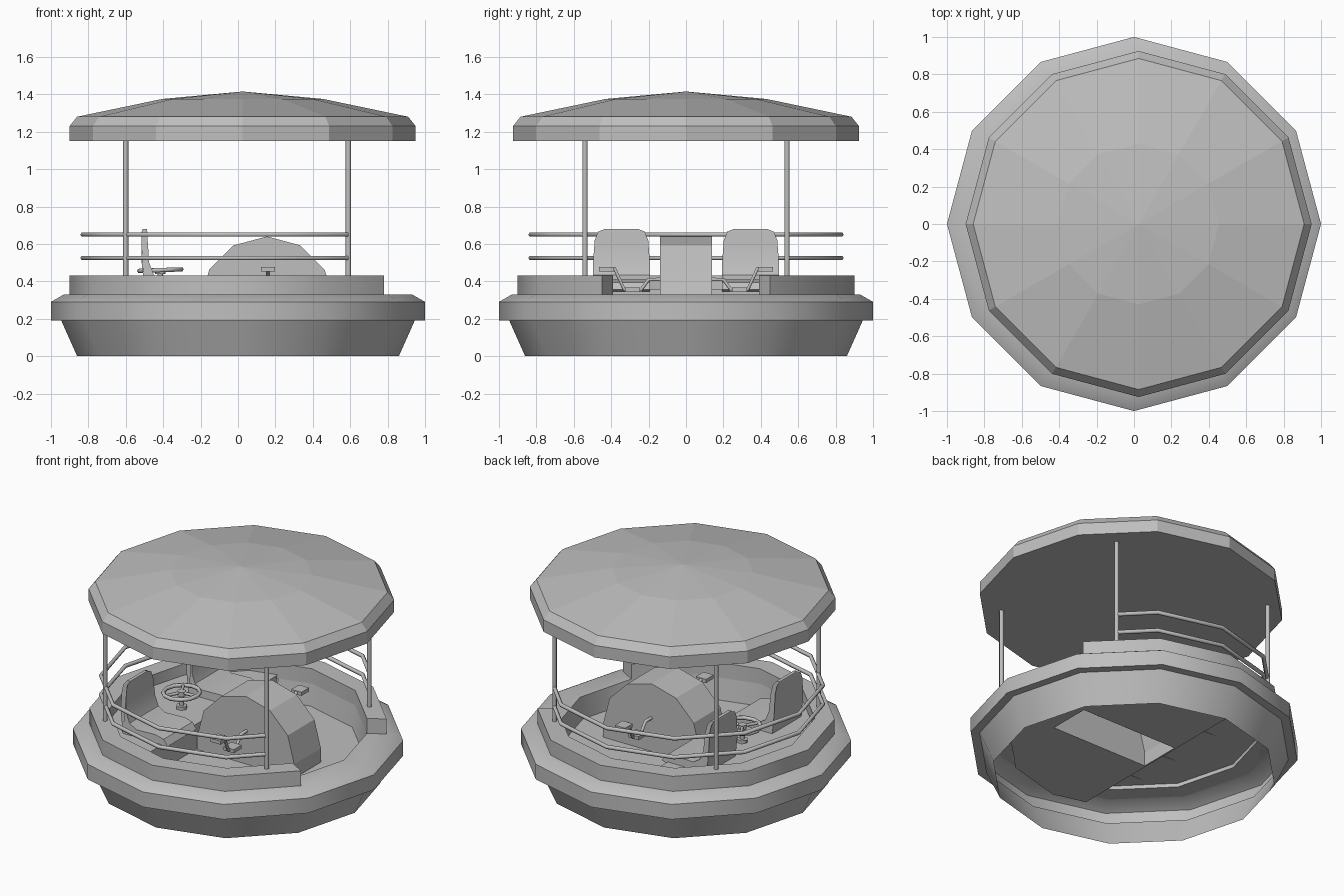
import bpy, bmesh, math
from mathutils import Vector, Matrix

cube = bpy.data.objects.get("Cube")
if cube:
    bpy.data.objects.remove(cube, do_unlink=True)

grey = bpy.data.materials.new("light_grey")
grey.use_nodes = True
COLOUR = (0.52, 0.52, 0.52, 1)
grey.diffuse_color = COLOUR
grey.node_tree.nodes["Principled BSDF"].inputs["Base Color"].default_value = COLOUR

SIDES = 12
STEP = 2 * math.pi / SIDES
FLOOR = 0.19                          # foot well
DECK = 0.355                          # raised rear deck
HX, HZ, HR, HY = 0.155, 0.283, 0.357, 0.14   # wheel housing
WELL_X = HX - HR - 0.01               # step between well and deck


def finish(name, bm, smooth=False, fix_normals=True):
    if fix_normals:
        bmesh.ops.recalc_face_normals(bm, faces=bm.faces)
    mesh = bpy.data.meshes.new(name)
    bm.to_mesh(mesh)
    bm.free()
    mesh.materials.append(grey)
    obj = bpy.data.objects.new(name, mesh)
    bpy.context.collection.objects.link(obj)
    if smooth:
        bpy.ops.object.select_all(action='DESELECT')
        obj.select_set(True)
        bpy.context.view_layer.objects.active = obj
        bpy.ops.object.shade_smooth_by_angle(angle=math.radians(31))
    return obj


def polar(r, a, z):
    return Vector((r * math.cos(a), r * math.sin(a), z))


def lathe(name, profile, first=0, last=SIDES, closed=False, centre=0, smooth=False):
    """Sweep (radius, height) points around the twelve-sided plan."""
    bm = bmesh.new()
    full = last - first == SIDES
    columns = []
    for i in range(first, last if full else last + 1):
        columns.append([bm.verts.new(polar(r, i * STEP, z) + Vector((centre, 0, 0)))
                        for r, z in profile])
    n = len(profile)
    for i in range(len(columns) if full else len(columns) - 1):
        a, b = columns[i], columns[(i + 1) % len(columns)]
        for j in range(n if closed else n - 1):
            k = (j + 1) % n
            bm.faces.new((a[j], b[j], b[k], a[k]))
    if closed and not full:
        bm.faces.new(columns[0])
        bm.faces.new(columns[-1])
    bmesh.ops.remove_doubles(bm, verts=bm.verts, dist=1e-5)
    return finish(name, bm, smooth)


def trim(obj, keep_front):
    """Cut away everything on one side of the step."""
    bm = bmesh.new()
    bm.from_mesh(obj.data)
    bmesh.ops.bisect_plane(bm, geom=bm.verts[:] + bm.edges[:] + bm.faces[:],
                           plane_co=(WELL_X, 0, 0), plane_no=(1, 0, 0),
                           clear_inner=keep_front, clear_outer=not keep_front)
    bm.to_mesh(obj.data)
    bm.free()


def strip(name, near_pts, far_pts, caps):
    """Skin between two matching outlines, optionally capping both ends."""
    bm = bmesh.new()
    near = [bm.verts.new(p) for p in near_pts]
    far = [bm.verts.new(p) for p in far_pts]
    for i in range(len(near) - 1):
        bm.faces.new((near[i], far[i], far[i + 1], near[i + 1]))
    if caps:
        bm.faces.new(near)
        bm.faces.new(far)
    return finish(name, bm, smooth=not caps or "seat" in name)


def box(name, centre, size):
    bm = bmesh.new()
    bmesh.ops.create_cube(bm, size=1, matrix=Matrix.Translation(centre) @ Matrix.Diagonal((*size, 1)))
    return finish(name, bm)


def tube(name, points, radius, cyclic=False):
    curve = bpy.data.curves.new(name, 'CURVE')
    curve.dimensions = '3D'
    curve.bevel_depth = radius
    curve.bevel_resolution = 1
    curve.use_fill_caps = True
    spline = curve.splines.new('POLY')
    spline.points.add(len(points) - 1)
    for p, co in zip(spline.points, points):
        p.co = (*co, 1)
    spline.use_cyclic_u = cyclic
    curve.materials.append(grey)
    obj = bpy.data.objects.new(name, curve)
    bpy.context.collection.objects.link(obj)
    bpy.ops.object.select_all(action='DESELECT')
    obj.select_set(True)
    bpy.context.view_layer.objects.active = obj
    bpy.ops.object.convert(target='MESH')


# Hull shell with rim, open underneath
lathe("hull", [(0.86, 0), (0.945, 0.19), (1, 0.19), (1, 0.29), (0.93, 0.33),
               (0.78, 0.33)], smooth=True)

# Raised coaming with a boarding gap on +x
lathe("coaming", [(0.90, 0.33), (0.90, 0.43), (0.78, 0.43), (0.78, 0.33)],
      first=1, last=11, closed=True, smooth=True)

# Wheel housing: half drum, open underneath
arch = [(HX + HR, FLOOR)]
arch += [(HX + HR * math.cos(i * STEP), HZ + HR * math.sin(i * STEP)) for i in range(7)]
arch += [(HX - HR, FLOOR)]
strip("wheel_housing", [(x, -HY, z) for x, z in arch], [(x, HY, z) for x, z in arch], caps=True)

# Foot well in front of the step, with an opening under the housing
trim(lathe("well_wall", [(0.78, 0.33), (0.76, FLOOR)], smooth=True), keep_front=True)
bm = bmesh.new()
rect = [(HX + sx * HR, sy * HY, FLOOR) for sx, sy in ((-1, -1), (1, -1), (1, 1), (-1, 1))]
edges = []
for loop in ([polar(0.76, i * STEP, FLOOR) for i in range(SIDES)], rect):
    vs = [bm.verts.new(p) for p in loop]
    edges += [bm.edges.new((vs[i], vs[(i + 1) % len(vs)])) for i in range(len(vs))]
bmesh.ops.triangle_fill(bm, use_beauty=True, edges=edges, normal=(0, 0, 1))
trim(finish("well_floor", bm, fix_normals=False), keep_front=True)

# Rear deck and the step down to the well
bm = bmesh.new()
bm.faces.new([bm.verts.new(polar(0.78, i * STEP, DECK)) for i in range(SIDES)])
trim(finish("rear_deck", bm, fix_normals=False), keep_front=False)
strip("deck_step", [(WELL_X, -0.71, z) for z in (FLOOR, DECK)],
      [(WELL_X, 0.71, z) for z in (FLOOR, DECK)], caps=False)

# Canopy roof
lathe("roof", [(0, 1.15), (0.925, 1.15), (0.925, 1.23), (0.885, 1.28),
               (0.43, 1.375), (0, 1.415)], centre=0.025)

# Posts and rails
for x in (-0.6, 0.59):
    for y in (-0.54, 0.54):
        tube("roof_post", [(x, y, 0.42), (x, y, 1.16)], 0.015)
for z in (0.525, 0.65):
    path = [Vector((0.59, 0.54, z))]
    path += [polar(0.83, i * STEP, z) for i in range(2, 11)]
    path += [Vector((0.59, -0.54, z))]
    tube("hand_rail", path, 0.013)

# Steering wheel on a short column
HUB = Vector((-0.415, 0, 0.46))
tilt = Matrix.Rotation(math.radians(-2), 3, 'Y')
tube("steering_wheel", [HUB + tilt @ polar(0.112, i * STEP, 0) for i in range(SIDES)], 0.013, True)
for i in range(3):
    tube("wheel_spoke", [HUB, HUB + tilt @ polar(0.112, i * 4 * STEP, 0)], 0.01)
tube("wheel_hub", [HUB - Vector((0, 0, 0.02)), HUB + Vector((0, 0, 0.01))], 0.028)
tube("steering_column", [(HUB.x, 0, DECK), HUB], 0.015)
tube("column_collar", [(HUB.x, 0, DECK), (HUB.x, 0, DECK + 0.02)], 0.035)

# Seat side profile as (x, z, half width): back, rolled front edge, underside
SEAT = [(-0.5, DECK, 0.152), (-0.515, 0.5, 0.152), (-0.515, 0.62, 0.143), (-0.515, 0.665, 0.125),
        (-0.51, 0.68, 0.09), (-0.488, 0.68, 0.09), (-0.485, 0.665, 0.125), (-0.483, 0.62, 0.143),
        (-0.475, 0.5, 0.152), (-0.45, 0.435, 0.152), (-0.4, 0.405, 0.152), (-0.26, 0.41, 0.152),
        (-0.2, 0.395, 0.152), (-0.17, DECK, 0.152), (-0.2, DECK - 0.01, 0.152), (-0.5, DECK, 0.152)]

for side, s in (("right", -1), ("left", 1)):
    strip(side + "_seat", [(x, s * 0.345 - w, z) for x, z, w in SEAT[:-1]],
          [(x, s * 0.345 + w, z) for x, z, w in SEAT[:-1]], caps=True)

    # Pedal crank and two pads
    crank = [(0.13, 0.41), (0.2, 0.41), (0.24, 0.355), (0.33, 0.355), (0.38, 0.465), (0.46, 0.465)]
    tube(side + "_pedal_crank", [(0.16, s * y, z) for y, z in crank], 0.011)
    for y, z in ((0.285, 0.355), (0.425, 0.465)):
        box(side + "_pedal", (0.16, s * y, z), (0.075, 0.08, 0.024))
